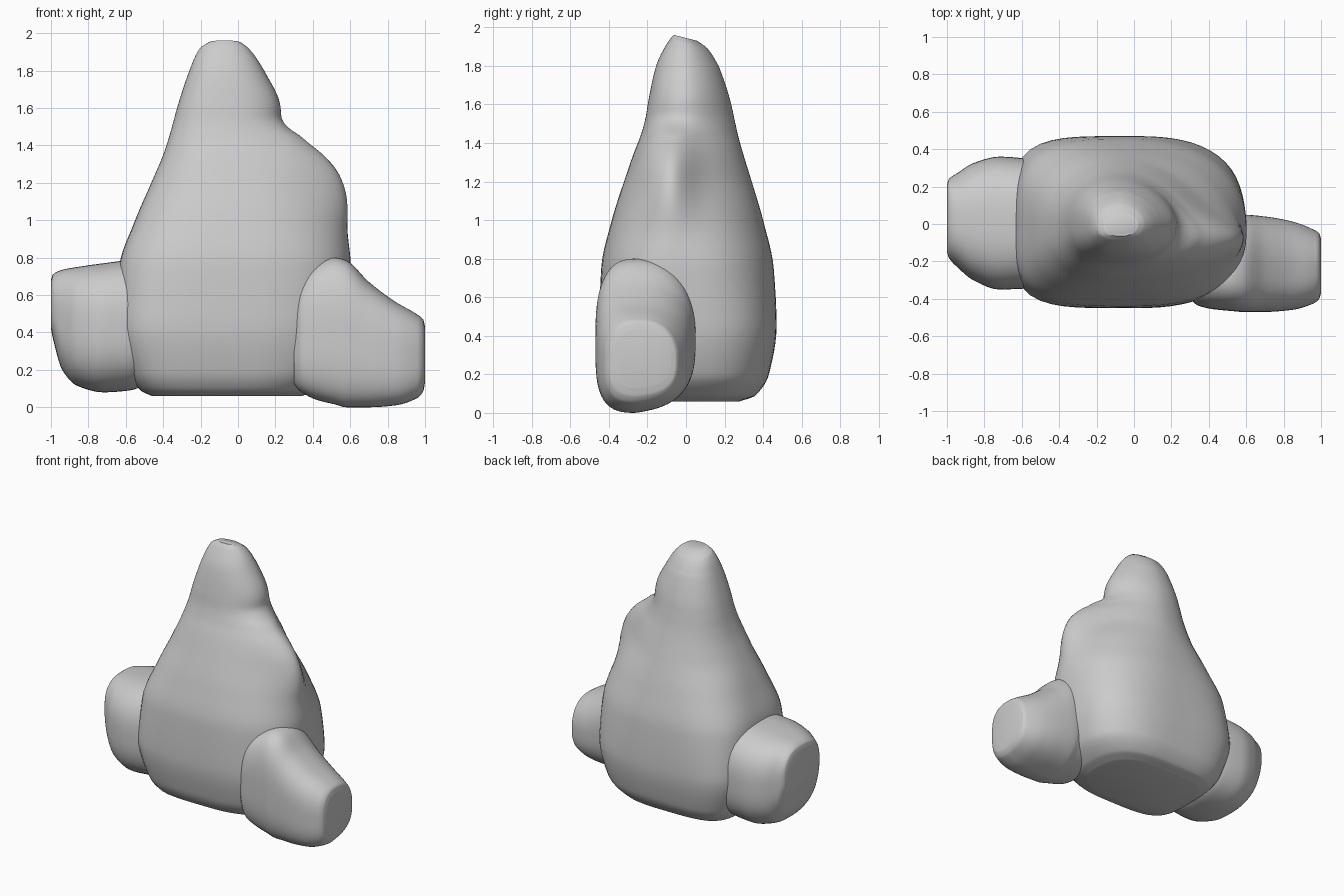
import bpy, bmesh, math

N = 72      # points around each section
STEPS = 6   # rings between stations


def resample(stations):
    """Smooth interpolation through stations, limited so it never overshoots."""
    def slope(i, k):
        if i == 0 or i == len(stations) - 1:
            return None
        p, c, n = stations[i - 1], stations[i], stations[i + 1]
        a = (c[k] - p[k]) / (c[0] - p[0])
        b = (n[k] - c[k]) / (n[0] - c[0])
        return 2 * a * b / (a + b) if a * b > 0 else 0.0

    out = []
    for i in range(len(stations) - 1):
        s, e = stations[i], stations[i + 1]
        h = e[0] - s[0]
        for j in range(STEPS):
            t = j / STEPS
            row = [s[0] + h * t]
            for k in range(1, len(s)):
                sec = (e[k] - s[k]) / h
                m0, m1 = slope(i, k), slope(i + 1, k)
                m0 = sec if m0 is None else m0
                m1 = sec if m1 is None else m1
                row.append((2*t**3 - 3*t**2 + 1) * s[k] + (t**3 - 2*t**2 + t) * h * m0
                           + (3*t**2 - 2*t**3) * e[k] + (t**3 - t**2) * h * m1)
            out.append(row)
    out.append(list(stations[-1]))
    return out


def section(u0, u1, v0, v1, uc, vc, exps):
    """Closed outline with its own roundness in each quadrant."""
    pts = []
    for i in range(N):
        a = 2 * math.pi * i / N
        c, s = math.cos(a), math.sin(a)
        p = exps[int(4 * i / N)]
        ru = (u1 - uc) if c >= 0 else (uc - u0)
        rv = (v1 - vc) if s >= 0 else (vc - v0)
        r = (abs(c) ** p + abs(s) ** p) ** (-1 / p)
        pts.append((uc + ru * r * c, vc + rv * r * s))
    return pts


def loft(name, stations, place, exps):
    bm = bmesh.new()
    rings = []
    for w, u0, u1, v0, v1, uc, vc in resample(stations):
        rings.append([bm.verts.new(place(w, u, v))
                      for u, v in section(u0, u1, v0, v1, uc, vc, exps(w))])
    for a, b in zip(rings, rings[1:]):
        for i in range(N):
            j = (i + 1) % N
            bm.faces.new((a[i], a[j], b[j], b[i]))
    bm.faces.new(rings[0][::-1])
    bm.faces.new(rings[-1])
    bmesh.ops.recalc_face_normals(bm, faces=bm.faces)
    me = bpy.data.meshes.new(name)
    bm.to_mesh(me)
    bm.free()
    ob = bpy.data.objects.new(name, me)
    bpy.context.collection.objects.link(ob)
    bpy.ops.object.select_all(action='DESELECT')
    ob.select_set(True)
    bpy.context.view_layer.objects.active = ob
    bpy.ops.object.shade_smooth_by_angle(angle=math.radians(50))
    return ob


def clamp(t):
    return min(1.0, max(0.0, t))


# Tall central boulder: z, x range, y range, section centre
body = [
    (0.06, -0.46, 0.34, -0.26, 0.28, -0.03, 0.00),
    (0.09, -0.52, 0.42, -0.35, 0.36, -0.03, 0.00),
    (0.20, -0.59, 0.53, -0.41, 0.43, -0.02, 0.00),
    (0.45, -0.65, 0.59, -0.45, 0.47, -0.02, 0.00),
    (0.75, -0.635, 0.60, -0.44, 0.455, -0.02, -0.02),
    (1.00, -0.55, 0.535, -0.385, 0.40, -0.02, -0.03),
    (1.22, -0.455, 0.415, -0.315, 0.335, -0.03, -0.03),
    (1.35, -0.40, 0.34, -0.27, 0.295, -0.04, -0.02),
    (1.44, -0.37, 0.275, -0.235, 0.27, -0.05, -0.01),
    (1.53, -0.345, 0.235, -0.21, 0.25, -0.06, 0.0),
    (1.62, -0.32, 0.225, -0.195, 0.23, -0.07, 0.0),
    (1.80, -0.26, 0.14, -0.155, 0.17, -0.07, 0.0),
    (1.93, -0.205, 0.06, -0.09, 0.115, -0.07, 0.01),
    (1.96, -0.16, 0.02, -0.065, 0.06, -0.07, 0.0),
]


def body_exps(z):
    t = clamp((z - 0.45) / 0.75)
    low, high = (2.7, 4.2, 4.2, 2.7), (1.7, 2.3, 2.6, 2.2)
    return [a + (b - a) * t for a, b in zip(low, high)]


# Ridge that forms the shoulder on the right side, and a slanted peak
def shoulder(z, x, y):
    height = 0.145 * math.exp(-((z - 1.25) / 0.25) ** 2) * clamp((1.55 - z) / 0.1)
    spread = 0.13 if y > -0.09 else 0.17
    if x > 0:
        x += height * math.exp(-((y + 0.09) / spread) ** 2) * clamp(x / 0.2)
    return (x, y, z - 0.25 * max(0.0, y + 0.06) * clamp((z - 1.8) / 0.13))


loft("central_boulder", body, shoulder, body_exps)

# Left boulder: x, y range, z range, section centre
left = [
    (-1.0, -0.15, 0.21, 0.42, 0.68, 0.03, 0.55),
    (-0.99, -0.18, 0.24, 0.37, 0.71, 0.03, 0.52),
    (-0.94, -0.235, 0.275, 0.20, 0.735, 0.02, 0.46),
    (-0.86, -0.30, 0.325, 0.115, 0.75, 0.01, 0.44),
    (-0.72, -0.35, 0.36, 0.08, 0.77, 0.0, 0.43),
    (-0.58, -0.345, 0.35, 0.09, 0.785, 0.0, 0.43),
    (-0.42, -0.28, 0.28, 0.16, 0.70, 0.0, 0.43),
]
loft("left_boulder", left, lambda w, u, v: (w, u, v), lambda w: (2.7,) * 4)


# Right boulder, with an underside that rises toward the back
def tilt(w, u, v):
    return (w, u, v + max(0.0, 0.35 - v) * 0.5 * max(0.0, u + 0.26))


right = [
    (0.30, -0.40, -0.08, 0.12, 0.58, -0.26, 0.38),
    (0.34, -0.435, -0.04, 0.08, 0.69, -0.26, 0.39),
    (0.42, -0.455, 0.02, 0.04, 0.77, -0.24, 0.40),
    (0.52, -0.465, 0.04, 0.015, 0.80, -0.25, 0.40),
    (0.58, -0.47, 0.05, 0.0, 0.785, -0.25, 0.39),
    (0.70, -0.47, 0.04, 0.0, 0.67, -0.25, 0.34),
    (0.84, -0.46, 0.015, 0.01, 0.565, -0.25, 0.29),
    (0.96, -0.425, -0.03, 0.05, 0.495, -0.24, 0.27),
    (0.99, -0.40, -0.05, 0.085, 0.47, -0.23, 0.27),
    (1.0, -0.37, -0.08, 0.13, 0.43, -0.23, 0.28),
]
loft("right_boulder", right, tilt, lambda w: (2.3, 2.8, 3.2, 3.0))
